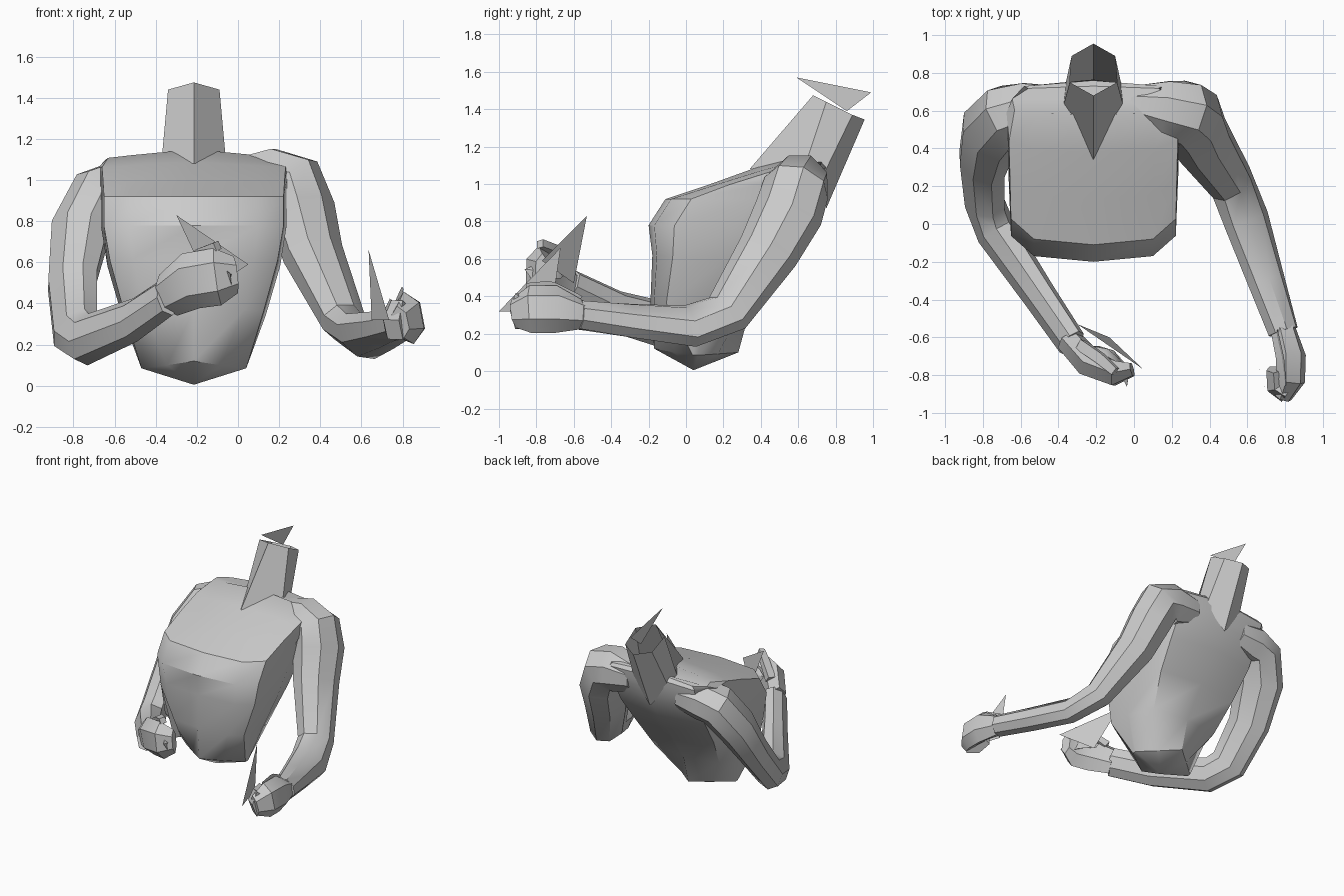
import bpy, bmesh, math
from mathutils import Vector

cube = bpy.data.objects.get("Cube")
if cube:
    bpy.data.objects.remove(cube)

grey = bpy.data.materials.new("plain_grey")
grey.use_nodes = True
GREY = (0.6, 0.6, 0.6, 1)
grey.diffuse_color = GREY
grey.node_tree.nodes["Principled BSDF"].inputs["Base Color"].default_value = GREY

MID = -0.215  # centre line of the body


def finish(name, bm, fix=True):
    if fix:
        bmesh.ops.recalc_face_normals(bm, faces=bm.faces)
    mesh = bpy.data.meshes.new(name)
    bm.to_mesh(mesh)
    bm.free()
    mesh.materials.append(grey)
    obj = bpy.data.objects.new(name, mesh)
    bpy.context.collection.objects.link(obj)
    bpy.ops.object.select_all(action='DESELECT')
    obj.select_set(True)
    bpy.context.view_layer.objects.active = obj
    bpy.ops.object.shade_smooth_by_angle(angle=math.radians(35))
    return obj


def loft(name, rings, caps=True, tip=None):
    """Skin a list of equal-length point rings."""
    bm = bmesh.new()
    rows = [[bm.verts.new(p) for p in ring] for ring in rings]
    n = len(rows[0])
    for low, high in zip(rows, rows[1:]):
        for i in range(n):
            j = (i + 1) % n
            bm.faces.new((low[i], low[j], high[j], high[i]))
    if tip:
        apex = bm.verts.new(tip)
        for i in range(n):
            bm.faces.new((rows[0][(i + 1) % n], rows[0][i], apex))
    elif caps:
        bm.faces.new(rows[0][::-1])
    if caps:
        bm.faces.new(rows[-1])
    return finish(name, bm)


def mirrored(half):
    """Close a half section, given from front centre to back centre."""
    whole = half + [(-x, y, z) for x, y, z in half[-2:0:-1]]
    return [(x + MID, y, z) for x, y, z in whole]


def torso_ring(zf, zb, yf, yb, w, droop=0):
    section = [(0, 0), (.7, .035), (.97, .16), (1, .55), (.8, .92), (0, 1)]
    return mirrored([(u * w, yf + v * (yb - yf), zf + v * (zb - zf) - droop * u)
                     for u, v in section])


def limb(name, stations, start_dir, sides=8):
    """Tube through (x, y, z, depth, width) stations with a carried frame."""
    pts = [Vector(s[:3]) for s in stations]
    t, a, b = Vector(start_dir), Vector((0, 1, 0)), Vector((0, 0, 1))
    rings = []
    for i, s in enumerate(stations):
        before = pts[max(i - 1, 0)]
        after = pts[min(i + 1, len(pts) - 1)]
        new = (after - before).normalized()
        turn = t.rotation_difference(new)
        a, b, t = turn @ a, turn @ b, new
        angles = [math.tau * (k + .5) / sides for k in range(sides)]
        rings.append([pts[i] + a * s[3] * math.cos(q) + b * s[4] * math.sin(q)
                      for q in angles])
    return loft(name, rings)


def sheet(name, *points):
    bm = bmesh.new()
    bm.faces.new([bm.verts.new(p) for p in points])
    return finish(name, bm, fix=False)


# Leaning torso narrowing to a diamond-shaped keel
hem = mirrored([(0, -.17, .12), (.13, -.065, .10), (.255, .035, .085),
                (.255, .065, .085), (.13, .17, .092), (0, .28, .10)])
loft("torso", [hem] + [torso_ring(*r) for r in (
    (.37, .32, -.19, .34, .35),
    (.62, .55, -.18, .50, .42),
    (.78, .76, -.20, .66, .45),
    (.92, .92, -.11, .75, .45),
    (1.0, 1.04, .13, .765, .455, .01),
    (1.09, 1.10, .38, .76, .46, .03),
    (1.15, 1.13, .58, .73, .43, .04))], tip=(MID, .04, .005))

# Hollow six-sided neck, open at the top and rooted in the upper back
base = [(0, .34, 1.08), (.155, .64, 1.11), (.15, .73, 1.04), (0, .75, .87)]
rim = [(0, .68, 1.475), (.125, .75, 1.44), (.115, .89, 1.37), (0, .955, 1.345)]
loft("neck", [mirrored(base), mirrored(rim)], caps=False)
sheet("neck_fin", (MID, .59, 1.57), (MID, .99, 1.49), (MID, .86, 1.39))

# Left arm, reaching forward
limb("left_arm", [
    (-.02, .64, 1.0, .10, .11),
    (.16, .61, 1.0, .16, .165),
    (.26, .59, .98, .18, .17),
    (.31, .55, .85, .19, .16),
    (.365, .44, .64, .17, .145),
    (.515, .22, .31, .135, .105),
    (.595, .02, .24, .14, .09),
    (.70, -.30, .27, .11, .085),
    (.79, -.57, .30, .085, .08)], (1, 0, 0))

# Right arm, folded across the front
limb("right_arm", [
    (-.40, .64, .97, .10, .11),
    (-.56, .61, .96, .15, .15),
    (-.67, .58, .93, .17, .15),
    (-.765, .48, .76, .18, .14),
    (-.805, .32, .51, .155, .11),
    (-.79, .11, .27, .14, .10),
    (-.73, -.04, .225, .13, .105),
    (-.50, -.38, .32, .115, .085),
    (-.33, -.63, .44, .11, .075)], (-1, 0, 0))

# Fists: palm block, curled fingers and thumb
limb("left_palm", [
    (.79, -.56, .30, .07, .08),
    (.83, -.70, .33, .08, .13),
    (.83, -.83, .33, .075, .13),
    (.79, -.92, .31, .045, .08)], (1, 0, 0), 6)
limb("left_fingers", [
    (.81, -.90, .32, .05, .10),
    (.75, -.86, .32, .05, .10),
    (.74, -.77, .34, .04, .09)], (-1, 0, 0), 5)
limb("left_thumb", [
    (.76, -.59, .38, .05, .03),
    (.79, -.72, .45, .04, .03),
    (.80, -.84, .45, .03, .02)], (0, 0, 1), 4)
limb("right_palm", [
    (-.34, -.62, .44, .07, .11),
    (-.23, -.74, .51, .08, .14),
    (-.10, -.79, .53, .075, .14),
    (-.01, -.77, .54, .04, .09)], (1, 0, 0), 6)
limb("right_fingers", [
    (-.06, -.78, .53, .05, .09),
    (-.08, -.72, .53, .05, .09),
    (-.15, -.68, .54, .04, .08)], (0, 0, 1), 5)
limb("right_thumb", [
    (-.28, -.64, .56, .04, .04),
    (-.18, -.71, .65, .04, .03),
    (-.10, -.78, .68, .03, .03)], (1, 0, 0), 4)

# Thin pointed fins beside the hands
sheet("left_hand_fin", (.635, -.67, .66), (.735, -1.0, .32), (.65, -.72, .32))
sheet("right_hand_fin", (-.30, -.53, .83), (.05, -.77, .59), (-.13, -.60, .47))
